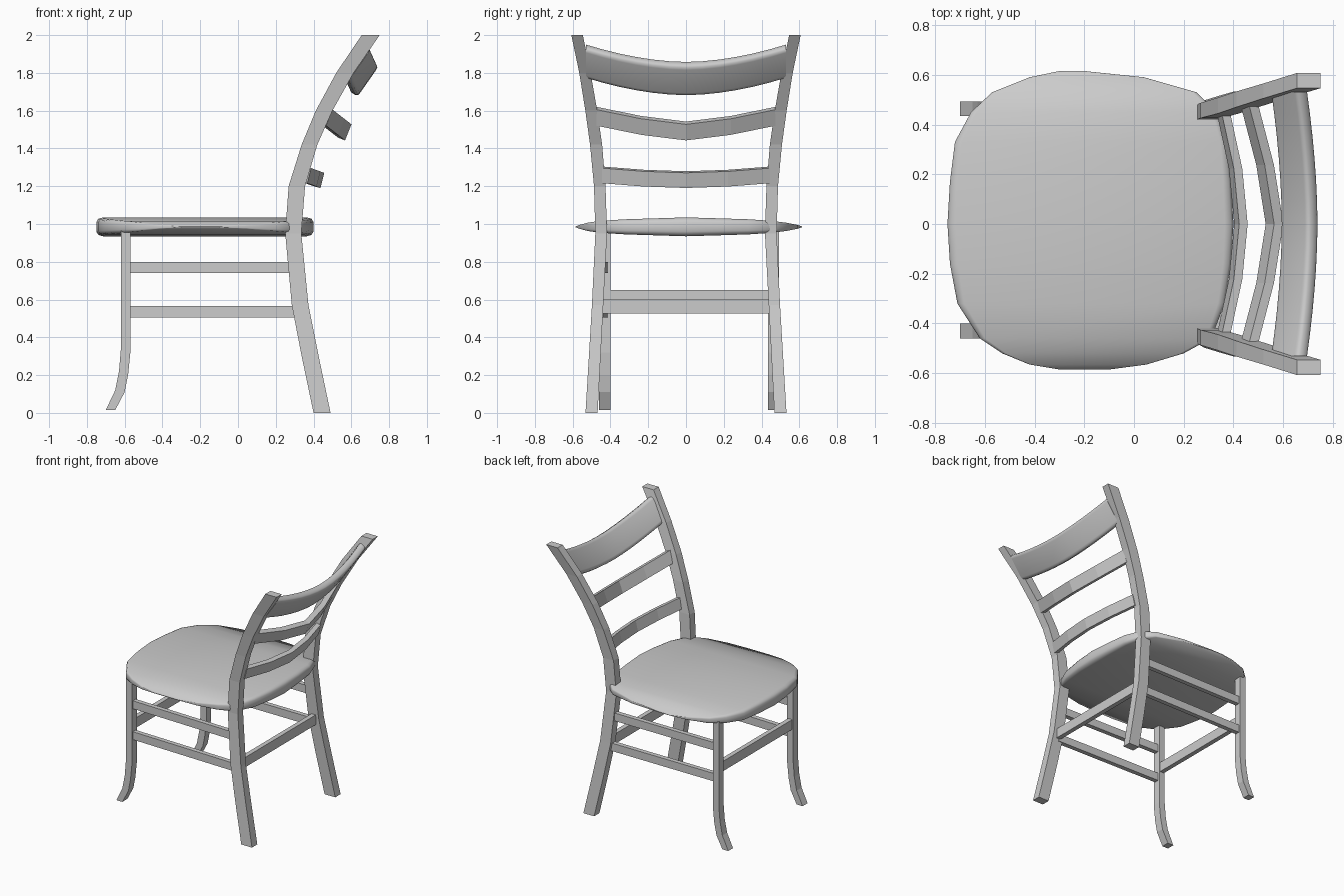
import bpy, bmesh, math
from mathutils import Vector

if "Cube" in bpy.data.objects:
    bpy.data.objects.remove(bpy.data.objects["Cube"])


def loft(name, rings, smooth=False):
    """Skin a list of equal-length rings and cap both ends."""
    bm = bmesh.new()
    loops = [[bm.verts.new(p) for p in r] for r in rings]
    n = len(loops[0])
    for a, b in zip(loops, loops[1:]):
        for i in range(n):
            j = (i + 1) % n
            bm.faces.new((a[i], a[j], b[j], b[i]))
    bm.faces.new(loops[0])
    bm.faces.new(loops[-1])
    bmesh.ops.recalc_face_normals(bm, faces=bm.faces)
    me = bpy.data.meshes.new(name)
    bm.to_mesh(me)
    bm.free()
    ob = bpy.data.objects.new(name, me)
    bpy.context.collection.objects.link(ob)
    if smooth:
        bpy.ops.object.select_all(action='DESELECT')
        ob.select_set(True)
        bpy.context.view_layer.objects.active = ob
        bpy.ops.object.shade_smooth_by_angle(angle=math.radians(50))
    return ob


def post(name, stations):
    """Upright: stations are (z_left, z_right, x_left, x_right, y0, y1)."""
    return loft(name, [[(a, y0, za), (b, y0, zb), (b, y1, zb), (a, y1, za)]
                       for za, zb, a, b, y0, y1 in stations])


def beam(name, a, b, wide, high):
    """Straight bar of the given horizontal width and height."""
    a, b = Vector(a), Vector(b)
    d = (b - a).normalized()
    s = Vector((-d.y, d.x, 0)).normalized() * wide / 2
    u = Vector((0, 0, high / 2))
    return loft(name, [[p + s + u, p - s + u, p - s - u, p + s - u] for p in (a, b)])


def slat(name, half, bottom, top, bow, thick, steps, power, rounded=False):
    """Tilted back slat; bottom/top are (x, z) at the middle, bow is the end shift."""
    bottom, top, bow = Vector(bottom), Vector(top), Vector(bow)
    d = (top - bottom).normalized()
    n = Vector((d.y, -d.x)) * thick / 2
    if rounded:
        sect = [(0, -.5), (0, .5), (.04, .9), (.12, 1), (.88, 1), (.96, .9),
                (1, .5), (1, -.5), (.96, -.9), (.88, -1), (.12, -1), (.04, -.9)]
    else:
        sect = [(0, -1), (0, 1), (1, 1), (1, -1)]
    rings = []
    for i in range(steps + 1):
        t = 2 * i / steps - 1
        off = bow * abs(t) ** power
        pts = [bottom.lerp(top, f) + n * w + off for f, w in sect]
        rings.append([(p.x, t * half, p.y) for p in pts])
    return loft(name, rings, rounded)


# Seat cushion: lofted along y, thick in the middle and thin at the sides
seat_stations = [
    (-.585, -.30, -.10, .002), (-.565, -.42, .05, .010), (-.52, -.53, .20, .022),
    (-.46, -.62, .31, .031), (-.32, -.71, .365, .040), (-.16, -.74, .39, .045),
    (0, -.75, .40, .050), (.17, -.74, .39, .045), (.33, -.72, .375, .040),
    (.45, -.655, .335, .032), (.53, -.57, .25, .022), (.59, -.42, .04, .010),
    (.615, -.30, -.20, .002)]
edge = [(0, -.5), (0, .5), (.3, .85), (1, 1)]
rings = []
for y, xl, xr, h in seat_stations:
    ins = .035 * h / .05
    ring = [(xl + ins * a, y, .985 + h * b) for a, b in edge]
    ring += [(xr - ins * a, y, .985 + h * b) for a, b in reversed(edge)]
    ring += [(xr - ins * a, y, .985 - h * b) for a, b in edge[2:]]
    ring += [(xl + ins * a, y, .985 - h * b) for a, b in reversed(edge[2:])]
    rings.append(ring)
loft("seat", rings, True)

# Rear legs running up into the back posts
rear = [(0, .40, .49, .468, .532), (.3, .337, .427, .452, .514), (.57, .285, .373, .438, .498),
        (.95, .25, .335, .418, .48), (1.2, .268, .355, .426, .487), (1.42, .337, .42, .444, .508),
        (1.6, .412, .50, .47, .533), (1.8, .52, .612, .505, .565), (2, .655, .75, .546, .607)]
for side, s in (("right", -1), ("left", 1)):
    post("rear_leg_post_" + side, [(z, z, a, b, s * c, s * d) for z, a, b, c, d in rear])

# Front legs with outward-curving feet
foot = [(.975, .975, -.62, -.57), (.34, .32, -.62, -.57), (.22, .20, -.63, -.582),
        (.12, .11, -.65, -.60), (.015, .015, -.70, -.65)]
for side, y0, y1 in (("right", -.46, -.40), ("left", .435, .492)):
    post("front_leg_" + side, [f + (y0, y1) for f in foot])

# Side stretchers
for side, ya, yb in (("right", -.43, -.455), ("left", .463, .46)):
    beam("upper_stretcher_" + side, (-.59, ya, .77), (.30, yb, .77), .035, .06)
    beam("lower_stretcher_" + side, (-.59, ya, .535), (.33, yb, .535), .035, .06)

# Front and rear cross stretchers
beam("front_stretcher", (-.595, -.42, .612), (-.595, .45, .612), .035, .075)
beam("rear_stretcher", (.33, -.45, .563), (.33, .45, .563), .035, .075)

# Back slats
slat("top_rail", .53, (.61, 1.69), (.722, 1.85), (-.042, .092), .055, 12, 1.8, True)
slat("middle_slat", .475, (.548, 1.45), (.582, 1.535), (-.10, .078), .04, 4, 1.4)
slat("lower_slat", .445, (.42, 1.195), (.44, 1.275), (-.07, .025), .035, 4, 1.7)
